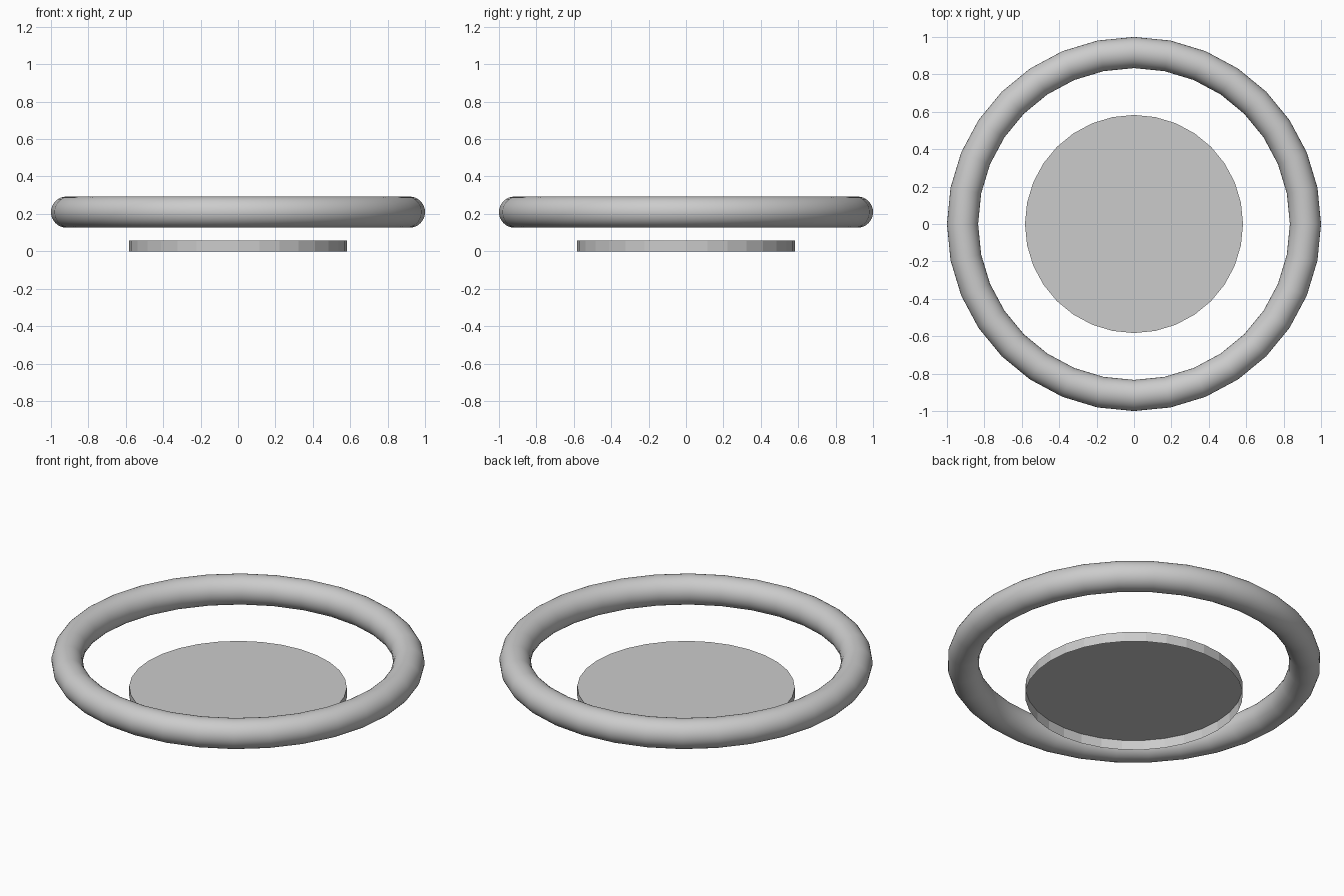
import bpy
import math

if "Cube" in bpy.data.objects:
    bpy.data.objects.remove(bpy.data.objects["Cube"])

# Flat round plate, open underneath: a side wall with only a top cap
bpy.ops.mesh.primitive_cylinder_add(vertices=32, radius=0.583, depth=0.058,
                                    end_fill_type='NOTHING', location=(0, 0, 0.029))
plate = bpy.context.object
plate.name = "base_disc"
mesh = plate.data

import bmesh
bm = bmesh.new()
bm.from_mesh(mesh)
top_edges = [e for e in bm.edges if all(v.co.z > 0 for v in e.verts)]
bmesh.ops.contextual_create(bm, geom=top_edges)
bmesh.ops.recalc_face_normals(bm, faces=bm.faces)
bm.to_mesh(mesh)
bm.free()

# Smooth ring floating above the plate
bpy.ops.mesh.primitive_torus_add(major_segments=32, minor_segments=32,
                                 major_radius=0.9167, minor_radius=0.0833,
                                 location=(0, 0, 0.2095))
bpy.context.object.name = "outer_ring"
bpy.ops.object.shade_smooth_by_angle(angle=math.radians(40))
